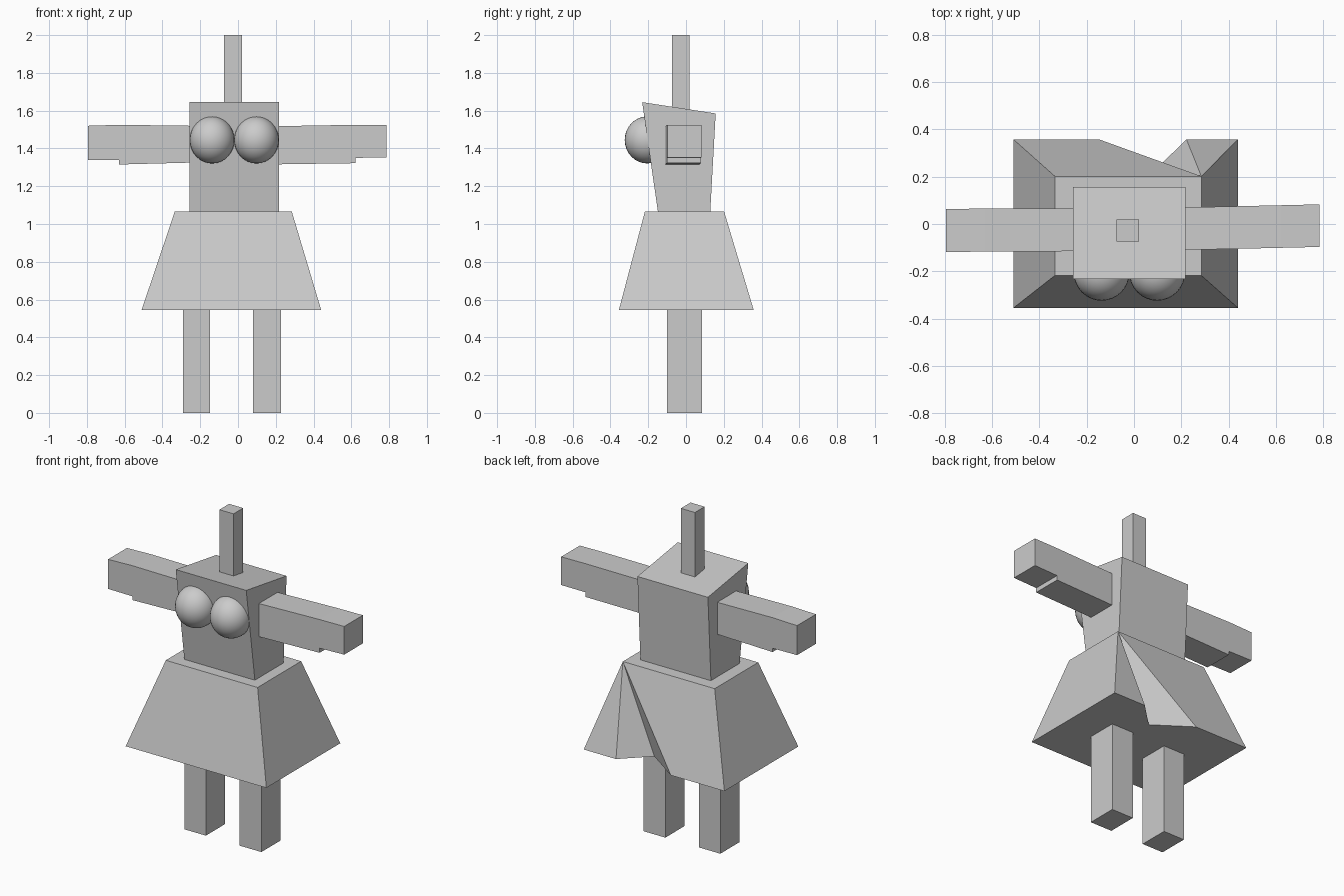
import bpy, bmesh

if "Cube" in bpy.data.objects:
    bpy.data.objects.remove(bpy.data.objects["Cube"])

grey = bpy.data.materials.new("light_grey")
grey.diffuse_color = (0.6, 0.6, 0.6, 1)
grey.use_nodes = True
grey.node_tree.nodes["Principled BSDF"].inputs["Base Color"].default_value = grey.diffuse_color


def make(name, verts, faces):
    mesh = bpy.data.meshes.new(name)
    mesh.from_pydata(verts, [], faces)
    bm = bmesh.new()
    bm.from_mesh(mesh)
    bmesh.ops.recalc_face_normals(bm, faces=bm.faces)
    bm.to_mesh(mesh)
    bm.free()
    mesh.materials.append(grey)
    obj = bpy.data.objects.new(name, mesh)
    bpy.context.collection.objects.link(obj)
    return obj


def loft(name, a, b):
    """Closed solid between two matching rings of points."""
    n = len(a)
    sides = [(i, (i + 1) % n, n + (i + 1) % n, n + i) for i in range(n)]
    return make(name, a + b, [tuple(range(n)), tuple(range(n, 2 * n))] + sides)


def box(name, x0, x1, y0, y1, z0, z1):
    ring = [(x0, y0), (x1, y0), (x1, y1), (x0, y1)]
    return loft(name, [(x, y, z0) for x, y in ring], [(x, y, z1) for x, y in ring])


# Legs and neck
box("right_leg", -0.29, -0.147, -0.10, 0.083, 0, 0.55)
box("left_leg", 0.08, 0.228, -0.10, 0.085, 0, 0.55)
box("neck", -0.073, 0.022, -0.075, 0.018, 1.58, 2.0)

# Torso: slanted side profile swept across x
profile = [(-0.148, 1.06), (0.128, 1.06), (0.157, 1.585), (-0.232, 1.645)]
loft("torso", [(-0.258, y, z) for y, z in profile], [(0.218, y, z) for y, z in profile])

# Arms: stepped front outline, thinner at the hand, slightly skewed in y
def arm(name, outline, y_in, y_out, width):
    x_in, x_out = outline[0][0], outline[2][0]

    def front(x):
        return y_in + (y_out - y_in) * (x - x_in) / (x_out - x_in)

    loft(name, [(x, front(x), z) for x, z in outline],
         [(x, front(x) + width, z) for x, z in outline])


arm("right_arm", [(-0.25, 1.52), (-0.63, 1.525), (-0.795, 1.52), (-0.795, 1.34),
                  (-0.63, 1.338), (-0.63, 1.315), (-0.25, 1.325)], -0.115, -0.118, 0.182)
arm("left_arm", [(0.21, 1.518), (0.62, 1.525), (0.785, 1.525), (0.785, 1.353),
                 (0.622, 1.35), (0.622, 1.322), (0.21, 1.316)], -0.11, -0.097, 0.18)

# Skirt: flared, with a pleat folded in from the back left corner
top, hem = 1.065, 0.546
skirt_top = [(-0.335, -0.218), (0.285, -0.218), (0.285, 0.202), (-0.335, 0.202)]
skirt_hem = [(-0.51, -0.355), (0.44, -0.355), (0.44, 0.358), (0.222, 0.358),
             (0.068, 0.208), (-0.148, 0.358), (-0.51, 0.358)]
make("skirt", [(x, y, top) for x, y in skirt_top] + [(x, y, hem) for x, y in skirt_hem],
     [(0, 1, 2, 3), (4, 5, 6, 7, 8, 9, 10), (0, 1, 5, 4), (1, 2, 6, 5),
      (2, 7, 6), (2, 8, 7), (2, 9, 8), (2, 3, 10, 9), (3, 0, 4, 10)])

# Chest spheres
for name, x in (("right_chest", -0.137), ("left_chest", 0.098)):
    bpy.ops.mesh.primitive_uv_sphere_add(segments=32, ring_count=16, radius=0.122,
                                         location=(x, -0.205, 1.445))
    ball = bpy.context.object
    ball.name = name
    ball.scale = (0.97, 0.98, 1.02)
    ball.data.materials.append(grey)
    bpy.ops.object.shade_smooth()
